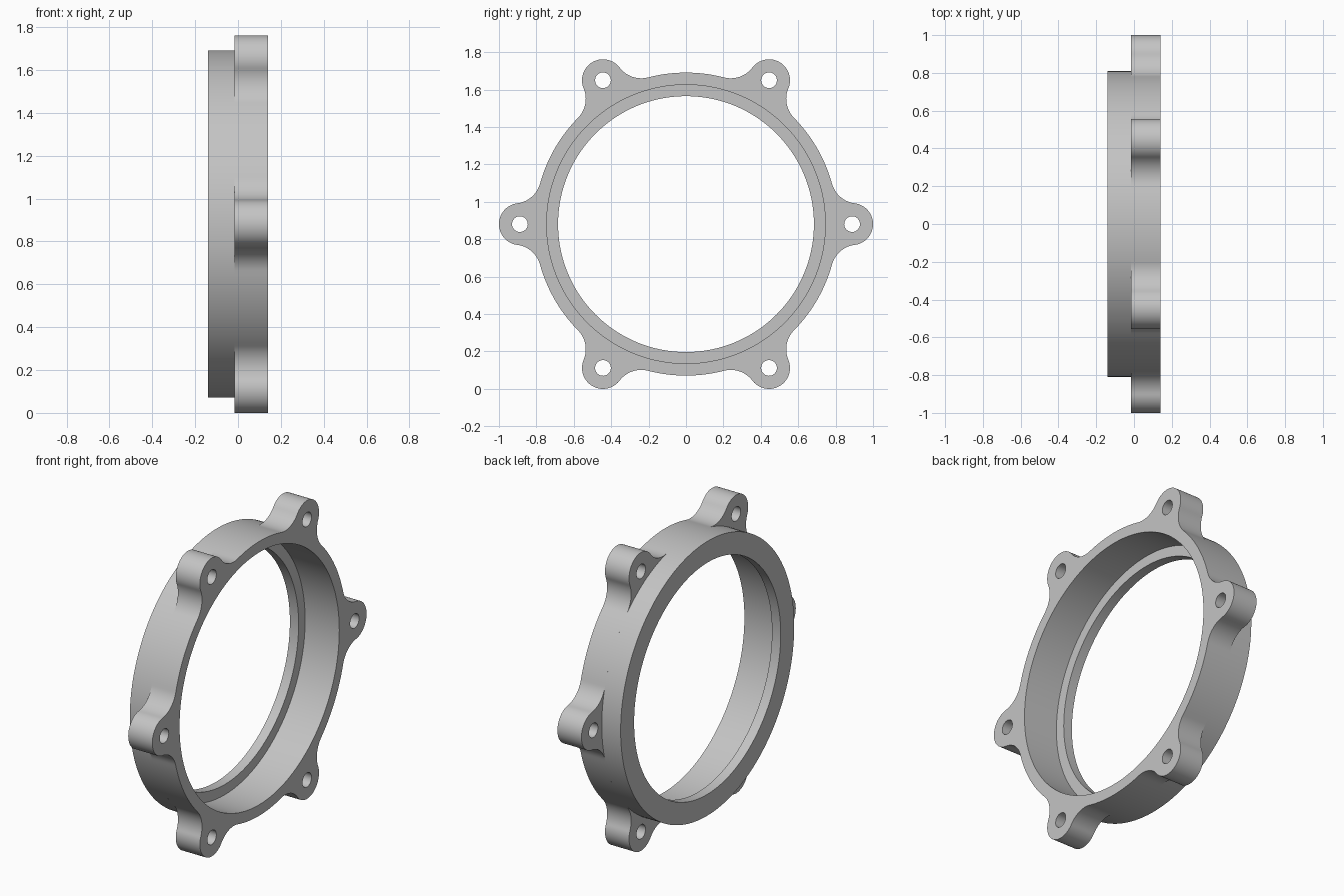
import bpy
import bmesh
from math import sin, cos, pi, acos, atan2, radians
from mathutils import Vector

cube = bpy.data.objects.get("Cube")
if cube:
    bpy.data.objects.remove(cube, do_unlink=True)

# Main dimensions; the ring's axis runs along x
CENTRE_Z = 0.881
BACK, STEP, LUG_BACK, FRONT = -0.14, -0.083, -0.017, 0.14
OUTER, BORE, LIP = 0.81, 0.745, 0.684
LUG_DIST, LUG_R, HOLE_R, FILLET = 0.888, 0.112, 0.042, 0.145
LUGS = 6
SEGMENTS = 192

grey = bpy.data.materials.new("light grey metal")
grey.use_nodes = True
colour = (0.55, 0.55, 0.55, 1)
grey.diffuse_color = colour
grey.node_tree.nodes["Principled BSDF"].inputs["Base Color"].default_value = colour


def finish(bm, name):
    """Turn a bmesh into a smooth-shaded object with sharp corners."""
    bmesh.ops.recalc_face_normals(bm, faces=bm.faces)
    mesh = bpy.data.meshes.new(name)
    bm.to_mesh(mesh)
    bm.free()
    mesh.materials.append(grey)
    obj = bpy.data.objects.new(name, mesh)
    obj.location.z = CENTRE_Z
    bpy.context.collection.objects.link(obj)
    bpy.ops.object.select_all(action="DESELECT")
    obj.select_set(True)
    bpy.context.view_layer.objects.active = obj
    bpy.ops.object.shade_smooth_by_angle(angle=radians(30))
    return obj


def arc(centre, radius, start, end, count):
    """Points from start to end angle, leaving out the last one."""
    steps = [start + (end - start) * i / count for i in range(count)]
    return [Vector((centre[0] + radius * cos(a), centre[1] + radius * sin(a))) for a in steps]


def turn(points, angle):
    c, s = cos(angle), sin(angle)
    return [Vector((p.x * c - p.y * s, p.x * s + p.y * c)) for p in points]


def add_loop(bm, points, x):
    verts = [bm.verts.new((x, p.x, p.y)) for p in points]
    return [bm.edges.new((verts[i - 1], verts[i])) for i in range(len(verts))]


# One lug outline: fillet, rounded end, fillet, then the plain rim up to the next lug
reach, join = OUTER + FILLET, LUG_R + FILLET
t = acos((reach**2 + LUG_DIST**2 - join**2) / (2 * reach * LUG_DIST))
fx, fy = reach * cos(t), reach * sin(t)
to_lug = atan2(-fy, LUG_DIST - fx)
lug_end = to_lug + pi
sector = arc((fx, -fy), FILLET, pi - t, -to_lug, 18)
sector += arc((LUG_DIST, 0), LUG_R, -lug_end, lug_end, 40)
sector += arc((fx, fy), FILLET, to_lug, -pi + t, 18)
sector += arc((0, 0), OUTER, t, 2 * pi / LUGS - t, 20)

# Mounting flange: lugged plate with the bore and bolt holes
bm = bmesh.new()
outline, edges = [], []
for i in range(LUGS):
    angle = i * 2 * pi / LUGS
    outline += turn(sector, angle)
    edges += add_loop(bm, turn(arc((LUG_DIST, 0), HOLE_R, 0, 2 * pi, 32), angle), LUG_BACK)
edges += add_loop(bm, outline, LUG_BACK)
edges += add_loop(bm, arc((0, 0), BORE, 0, 2 * pi, SEGMENTS), LUG_BACK)
bmesh.ops.triangle_fill(bm, edges=edges, use_beauty=True, normal=(1, 0, 0))
plate = bmesh.ops.extrude_face_region(bm, geom=bm.faces[:], use_keep_orig=True)
bmesh.ops.translate(bm, vec=(FRONT - LUG_BACK, 0, 0),
                    verts=[g for g in plate["geom"] if isinstance(g, bmesh.types.BMVert)])
finish(bm, "mounting_flange")

# Rear ring: turned profile with the stepped inner lip
bm = bmesh.new()
profile = [(LUG_BACK, BORE), (STEP, BORE), (STEP, LIP), (BACK, LIP), (BACK, OUTER), (LUG_BACK, OUTER)]
rings = [[bm.verts.new((x, p.x, p.y)) for p in arc((0, 0), r, 0, 2 * pi, SEGMENTS)] for x, r in profile]
for a, b in zip(rings, rings[1:]):
    for i in range(SEGMENTS):
        bm.faces.new((a[i - 1], a[i], b[i], b[i - 1]))
finish(bm, "rear_ring")
